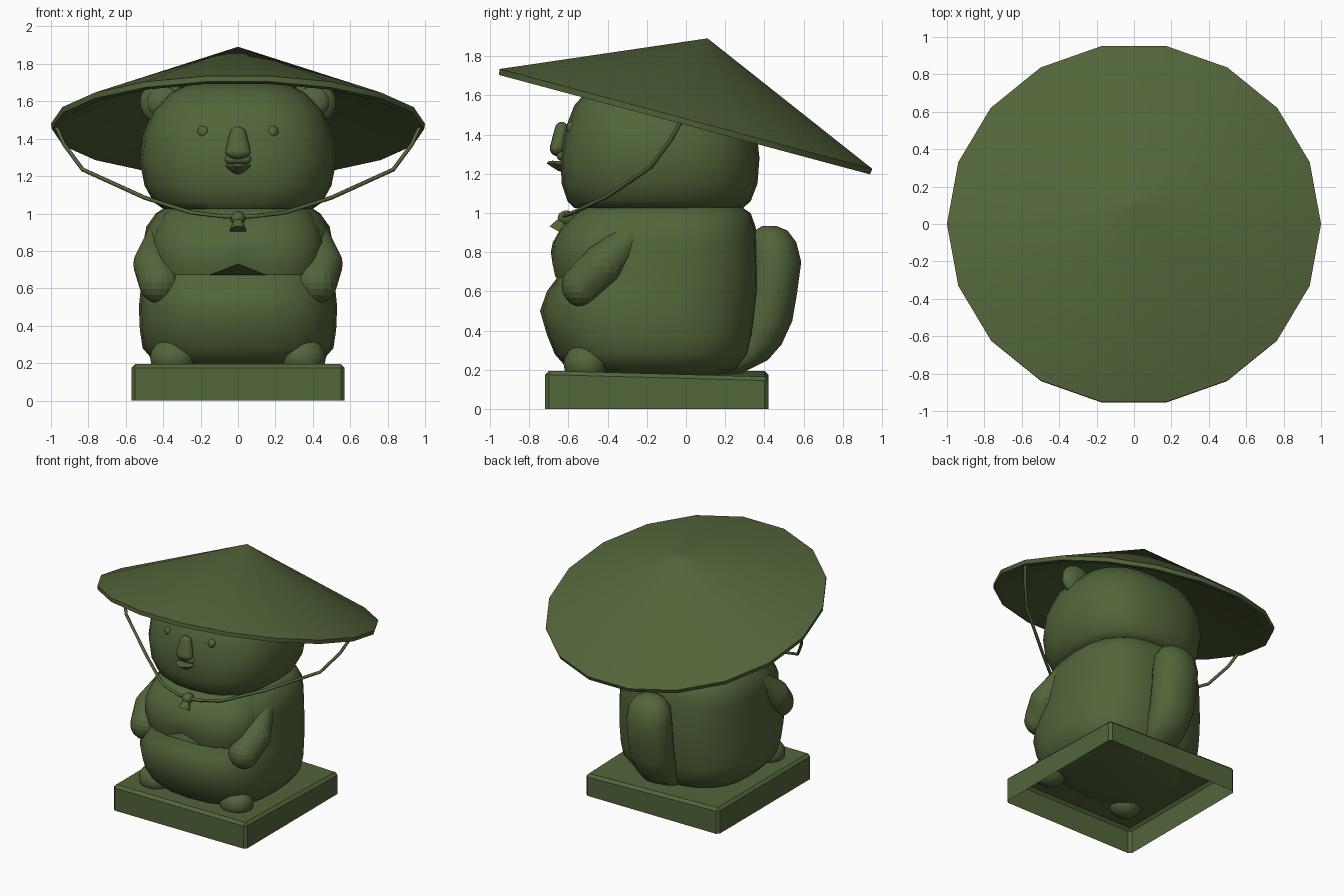
import bpy, bmesh, math
from mathutils import Matrix, Vector

cube = bpy.data.objects.get("Cube")
if cube:
    bpy.data.objects.remove(cube)

green = bpy.data.materials.new("olive_green")
green.use_nodes = True
colour = (0.085, 0.13, 0.042, 1)
green.diffuse_color = colour
shader = next(n for n in green.node_tree.nodes if n.type == 'BSDF_PRINCIPLED')
shader.inputs["Base Color"].default_value = colour


def finish(name, bm, angle=42):
    bmesh.ops.recalc_face_normals(bm, faces=bm.faces[:])
    mesh = bpy.data.meshes.new(name)
    bm.to_mesh(mesh)
    bm.free()
    mesh.materials.append(green)
    ob = bpy.data.objects.new(name, mesh)
    bpy.context.collection.objects.link(ob)
    bpy.ops.object.select_all(action='DESELECT')
    ob.select_set(True)
    bpy.context.view_layer.objects.active = ob
    bpy.ops.object.shade_smooth_by_angle(angle=math.radians(angle))
    return ob


def loft(rings, power=2.0, sides=24):
    """Rings are (height, half width, front y, back y)."""
    bm = bmesh.new()
    loops = []
    for z, hx, yf, yb in rings:
        loop = []
        for i in range(sides):
            a = math.tau * i / sides
            c, s = [math.copysign(abs(v) ** (2 / power), v) if abs(v) > 1e-6 else 0
                    for v in (math.cos(a), math.sin(a))]
            loop.append(bm.verts.new((hx * c, (yf + yb) / 2 + s * (yb - yf) / 2, z)))
        loops.append(loop)
    for lo, hi in zip(loops, loops[1:]):
        for i in range(sides):
            j = (i + 1) % sides
            bm.faces.new((lo[i], lo[j], hi[j], hi[i]))
    bm.faces.new(loops[0])
    bm.faces.new(loops[-1])
    return bm


def hull(name, balls):
    """Skin tightly around balls given as (centre, radii)."""
    bm = bmesh.new()
    for centre, radii in balls:
        m = Matrix.Translation(centre) @ Matrix.Diagonal((*radii, 1))
        bmesh.ops.create_uvsphere(bm, u_segments=16, v_segments=10, radius=1, matrix=m)
    if len(balls) > 1:
        res = bmesh.ops.convex_hull(bm, input=bm.verts[:])
        inner = [g for g in res["geom_interior"] if isinstance(g, bmesh.types.BMVert)]
        bmesh.ops.delete(bm, geom=inner, context='VERTS')
    return finish(name, bm)


# Plinth: open underneath, with worn edges and one sunken corner
bm = bmesh.new()
bmesh.ops.create_cube(bm, size=1, matrix=Matrix.Translation((0, -0.15, 0.0975))
                      @ Matrix.Diagonal((1.14, 1.14, 0.195, 1)))
bmesh.ops.delete(bm, geom=[f for f in bm.faces if f.normal.z < -0.5], context='FACES')
bmesh.ops.bevel(bm, geom=[e for e in bm.edges if not e.is_boundary],
                offset=0.02, segments=1, affect='EDGES')
for v in bm.verts:
    if v.co.x > 0.5 and v.co.y > 0.35 and v.co.z > 0.1:
        v.co.z -= 0.03
finish("plinth", bm, 30)

# Body
finish("body", loft([
    (0.17, 0.33, -0.45, 0.17), (0.2, 0.44, -0.6, 0.26), (0.28, 0.51, -0.67, 0.32),
    (0.38, 0.525, -0.71, 0.345), (0.5, 0.53, -0.745, 0.36), (0.6, 0.52, -0.71, 0.37),
    (0.68, 0.51, -0.65, 0.37), (0.85, 0.505, -0.64, 0.365), (0.93, 0.49, -0.6, 0.355),
    (1.0, 0.44, -0.54, 0.33), (1.04, 0.38, -0.5, 0.27)], 2.6))

# Chest fur overhanging the belly, notched in the middle
bm = loft([(0.67, 0.44, -0.675, 0), (0.74, 0.46, -0.69, 0), (0.85, 0.46, -0.68, 0),
           (0.92, 0.44, -0.64, 0), (1.0, 0.4, -0.56, 0), (1.03, 0.36, -0.52, 0)], 2.6)
for v in bm.verts:
    if v.co.z < 0.8 and v.co.y < -0.5 and abs(v.co.x) < 0.05:
        v.co.z += 0.06
finish("chest_fur", bm)

# Head
finish("head", loft([
    (1.025, 0.4, -0.57, 0.29), (1.06, 0.45, -0.605, 0.33), (1.15, 0.5, -0.635, 0.365),
    (1.28, 0.525, -0.64, 0.375), (1.42, 0.51, -0.62, 0.36), (1.55, 0.455, -0.57, 0.3),
    (1.64, 0.37, -0.49, 0.2), (1.69, 0.27, -0.36, 0.06), (1.71, 0.1, -0.22, -0.1)], 2.5))

# Tail curling up behind the back
finish("tail", loft([
    (0.17, 0.08, 0.1, 0.26), (0.2, 0.11, 0.15, 0.32), (0.25, 0.13, 0.18, 0.42),
    (0.33, 0.15, 0.22, 0.49), (0.45, 0.165, 0.27, 0.545), (0.6, 0.17, 0.3, 0.57),
    (0.75, 0.17, 0.31, 0.59), (0.85, 0.155, 0.32, 0.565), (0.91, 0.11, 0.35, 0.52),
    (0.935, 0.05, 0.39, 0.46)], 2.1, 18))

# Paired parts
for s, side in ((1, "left"), (-1, "right")):
    hull(side + "_arm", [((s * 0.42, -0.28, 0.88), (0.07, 0.07, 0.07)),
                         ((s * 0.45, -0.43, 0.73), (0.11, 0.11, 0.11)),
                         ((s * 0.42, -0.53, 0.63), (0.11, 0.105, 0.11))])
    hull(side + "_foot", [((s * 0.345, -0.51, 0.23), (0.125, 0.115, 0.105))])
    hull(side + "_ear", [((s * 0.4, -0.15, 1.595), (0.125, 0.06, 0.12))])
    hull(side + "_inner_ear", [((s * 0.4, -0.185, 1.595), (0.09, 0.045, 0.085))])
    hull(side + "_eye", [((s * 0.185, -0.575, 1.435), (0.033, 0.035, 0.035))])

# Nose and mouth
hull("nose", [((0, -0.635, 1.425), (0.045, 0.035, 0.04)),
              ((0, -0.655, 1.33), (0.068, 0.04, 0.04))])
hull("upper_lip", [((s * 0.04, -0.63, 1.29), (0.032, 0.03, 0.025)) for s in (-1, 1)])
hull("lower_lip", [((-0.05, -0.645, 1.255), (0.018, 0.03, 0.01)),
                   ((0.05, -0.645, 1.255), (0.018, 0.03, 0.01)),
                   ((0, -0.68, 1.255), (0.035, 0.03, 0.012)),
                   ((0, -0.635, 1.23), (0.035, 0.03, 0.018))])

# Straw hat: a hollow cone tipped towards the back
profile = [(0.38, 0.004), (-0.03, 0.95), (-0.03, 0.995), (0, 1.0), (0.425, 0.002)]
hat = loft([(z, r, -r, r) for z, r in profile], 2, 18)
bmesh.ops.transform(hat, verts=hat.verts[:], matrix=Matrix.Translation((0, 0, 1.48))
                    @ Matrix.Rotation(math.radians(-15), 4, 'X'))
finish("hat", hat)

# Chin cord
half = [(0.97, -0.03, 1.46), (0.93, -0.08, 1.37), (0.83, -0.18, 1.235),
        (0.5, -0.4, 1.085), (0.25, -0.57, 1.005), (0.08, -0.62, 0.985)]
points = half + [(-x, y, z) for x, y, z in reversed(half)]
curve = bpy.data.curves.new("chin_cord", 'CURVE')
curve.dimensions = '3D'
curve.bevel_depth = 0.011
curve.bevel_resolution = 1
curve.use_fill_caps = True
spline = curve.splines.new('POLY')
spline.points.add(len(points) - 1)
for p, co in zip(spline.points, points):
    p.co = (*co, 1)
curve.materials.append(green)
cord = bpy.data.objects.new("chin_cord", curve)
bpy.context.collection.objects.link(cord)
bpy.ops.object.select_all(action='DESELECT')
cord.select_set(True)
bpy.context.view_layer.objects.active = cord
bpy.ops.object.convert(target='MESH')

# Knot and its flared end
hull("cord_knot", [((0, -0.61, 0.975), (0.04, 0.045, 0.038))])
flare = bmesh.new()
bmesh.ops.create_cone(flare, cap_ends=True, segments=12, radius1=0.045, radius2=0.02,
                      depth=0.07, matrix=Matrix.Translation((0, -0.64, 0.94))
                      @ Matrix.Rotation(math.radians(-30), 4, 'X'))
finish("cord_end", flare)
